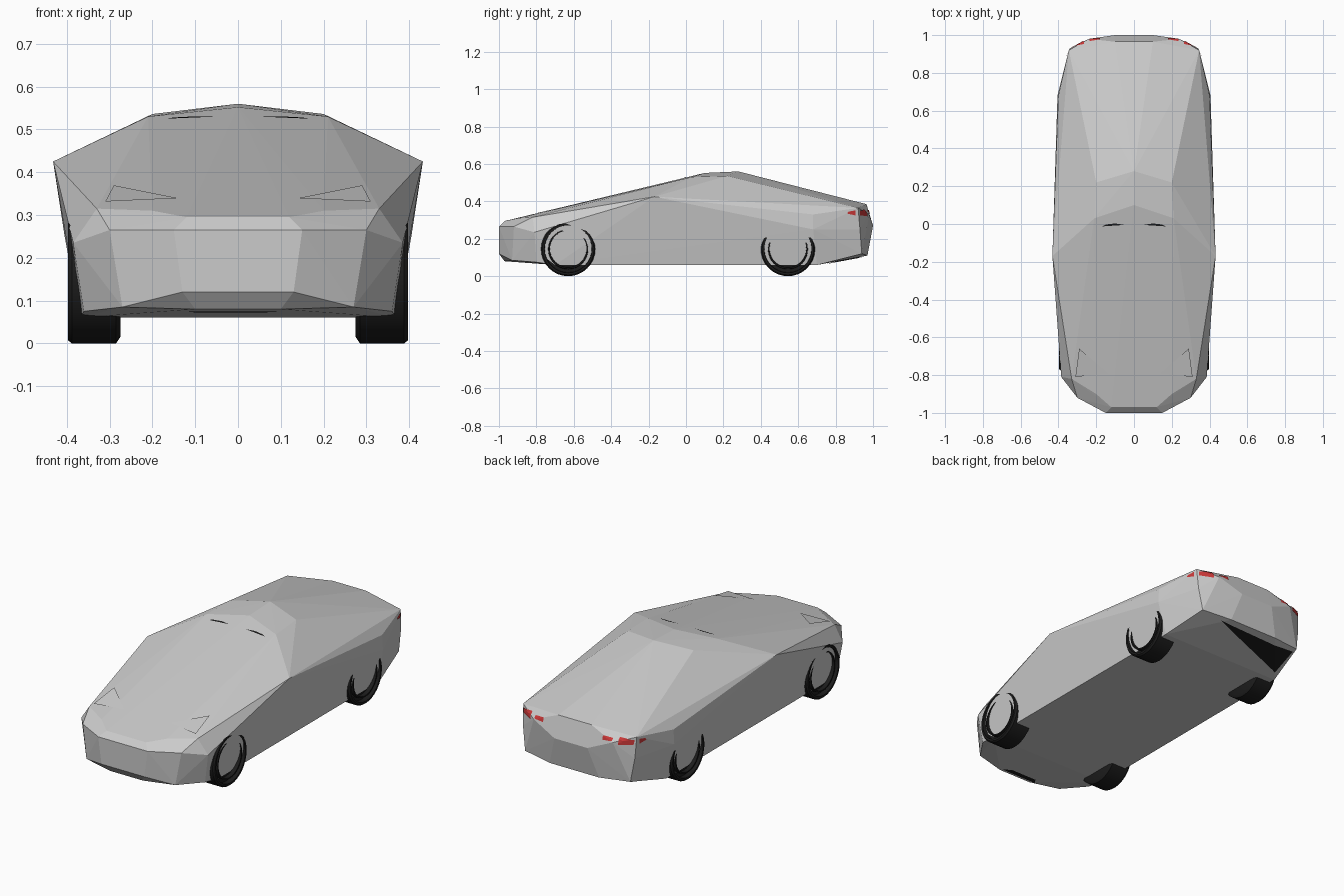
import bpy, bmesh, math
from mathutils import Vector
from mathutils.bvhtree import BVHTree

cube = bpy.data.objects.get("Cube")
if cube:
    bpy.data.objects.remove(cube, do_unlink=True)


def material(name, color):
    m = bpy.data.materials.new(name)
    m.use_nodes = True
    m.diffuse_color = (*color, 1)
    m.node_tree.nodes["Principled BSDF"].inputs["Base Color"].default_value = (*color, 1)
    return m


paint = material("silver paint", (0.6, 0.6, 0.6))
rubber = material("black rubber", (0.012, 0.012, 0.012))
lamp = material("red lamp", (0.6, 0.04, 0.04))


def finish(bm, name, mat):
    bmesh.ops.recalc_face_normals(bm, faces=bm.faces)
    me = bpy.data.meshes.new(name)
    bm.to_mesh(me)
    me.materials.append(mat)
    ob = bpy.data.objects.new(name, me)
    bpy.context.collection.objects.link(ob)
    return ob


def hull(points):
    bm = bmesh.new()
    for x, y, z in points:
        for s in ((1, -1) if x else (1,)):
            bm.verts.new((s * x, y, z))
    out = bmesh.ops.convex_hull(bm, input=bm.verts)
    junk = set(out["geom_interior"]) | set(out["geom_unused"])
    bmesh.ops.delete(bm, geom=[v for v in junk if isinstance(v, bmesh.types.BMVert)],
                     context="VERTS")
    return bm


# Faceted body shell, half of the corner points
corners = [
    # nose and hood
    (0.13, -1.0, 0.12), (0.15, -1.0, 0.265), (0.12, -0.97, 0.295),
    (0.30, -0.92, 0.265), (0.27, -0.93, 0.085), (0.2, -0.9, 0.31),
    (0.33, -0.82, 0.315), (0.385, -0.81, 0.235), (0.36, -0.80, 0.075),
    # floor
    (0.37, -0.7, 0.06), (0.37, 0.7, 0.06), (0.1, -0.97, 0.08),
    # mirrors and roof
    (0.432, -0.17, 0.425), (0.21, 0.03, 0.53), (0, 0.1, 0.552),
    (0, 0.28, 0.56), (0.2, 0.22, 0.536),
    # tail
    (0.405, 0.68, 0.25), (0.4, 0.68, 0.33), (0.345, 0.92, 0.365),
    (0.1, 0.965, 0.385), (0.24, 0.98, 0.33), (0.1, 1.0, 0.27),
    (0.34, 0.93, 0.25), (0.32, 0.94, 0.12), (0.15, 0.97, 0.11),
]
bm = hull(corners)
bmesh.ops.recalc_face_normals(bm, faces=bm.faces)
shell = BVHTree.FromBMesh(bm)
finish(bm, "body_shell", paint)


def plate(name, quad, direction, mat, lift=0.004, nu=8, nv=3):
    """Lay a thin patch on the shell, projected along a direction."""
    bm = bmesh.new()
    a, b, c, d = (Vector(p) for p in quad)
    dirv = Vector(direction)
    rows = []
    for j in range(nv + 1):
        row = []
        for i in range(nu + 1):
            u, v = i / nu, j / nv
            p = a.lerp(b, u).lerp(d.lerp(c, u), v) - dirv * 2
            hit, normal, _, _ = shell.ray_cast(p, dirv)
            if hit is None:
                row.append(None)
            else:
                row.append(bm.verts.new(hit + normal * lift))
        rows.append(row)
    for j in range(nv):
        for i in range(nu):
            f = [rows[j][i], rows[j][i + 1], rows[j + 1][i + 1], rows[j + 1][i]]
            if None not in f:
                bm.faces.new(f)
    finish(bm, name, mat)


def box(x0, x1, z0, z1, s):
    return [(s * x0, 0, z0), (s * x1, 0, z0 + 0.005), (s * x1, 0, z1 - 0.005), (s * x0, 0, z1)]


for s, side in ((1, "left"), (-1, "right")):
    # Tail lamps, wrapping round the corner
    plate(side + "_outer_tail_lamp", box(0.265, 0.335, 0.32, 0.355, s), (0, -1, 0), lamp)
    plate(side + "_inner_tail_lamp", box(0.18, 0.235, 0.33, 0.352, s), (0, -1, 0), lamp)
    plate(side + "_side_tail_lamp",
          [(0, 0.86, 0.335), (0, 0.905, 0.325), (0, 0.905, 0.352), (0, 0.87, 0.345)],
          (-s, 0, 0), lamp)
    # Dark slit at the top of the windscreen
    plate(side + "_windscreen_slit",
          [(s * 0.05, -0.004, 0), (s * 0.17, -0.012, 0),
           (s * 0.15, -0.002, 0), (s * 0.1, 0.004, 0)], (0, 0, -1), rubber, nv=1)
    # Raised crease on the front wing
    hood = bmesh.new()
    crease = []
    for x, y, lift in ((0.29, -0.66, 0.012), (0.14, -0.79, 0.002), (0.31, -0.81, 0.012)):
        hit = shell.ray_cast(Vector((s * x, y, 2)), Vector((0, 0, -1)))[0]
        crease.append(hood.verts.new(hit + Vector((0, 0, lift))))
    hood.faces.new(crease)
    finish(hood, side + "_wing_crease", paint)

# Dark openings under the nose and tail
plate("front_lower_lip", [(-0.12, -0.95, 0), (0.1, -0.95, 0), (0.06, -0.92, 0),
                          (-0.1, -0.92, 0)], (0, 0, 1), rubber)
plate("rear_diffuser", [(0.2, 0.94, 0), (-0.31, 0.92, 0), (-0.33, 0.75, 0),
                        (-0.31, 0.76, 0)], (0, 0, 1), rubber)

# Wheels: (x, radius) section with raised outer and inner beads
section = [(0.275, 0), (0.275, 0.13), (0.285, 0.145), (0.388, 0.145), (0.397, 0.138),
           (0.397, 0.127), (0.37, 0.125), (0.37, 0.108), (0.392, 0.106),
           (0.392, 0.099), (0.37, 0.097), (0.37, 0)]
for s, side in ((1, "left"), (-1, "right")):
    for y, end in ((-0.63, "front"), (0.545, "rear")):
        bm = bmesh.new()
        centre = Vector((0, y, 0.145))
        vs = [bm.verts.new(centre + Vector((s * x, 0, -r))) for x, r in section]
        es = [bm.edges.new(pair) for pair in zip(vs, vs[1:])]
        bmesh.ops.spin(bm, geom=vs + es, cent=centre, axis=(1, 0, 0),
                       angle=math.tau, steps=32)
        bmesh.ops.remove_doubles(bm, verts=bm.verts, dist=0.0001)
        wheel = finish(bm, f"{end}_{side}_wheel", rubber)
        bpy.ops.object.select_all(action="DESELECT")
        wheel.select_set(True)
        bpy.context.view_layer.objects.active = wheel
        bpy.ops.object.shade_smooth_by_angle(angle=math.radians(35))
